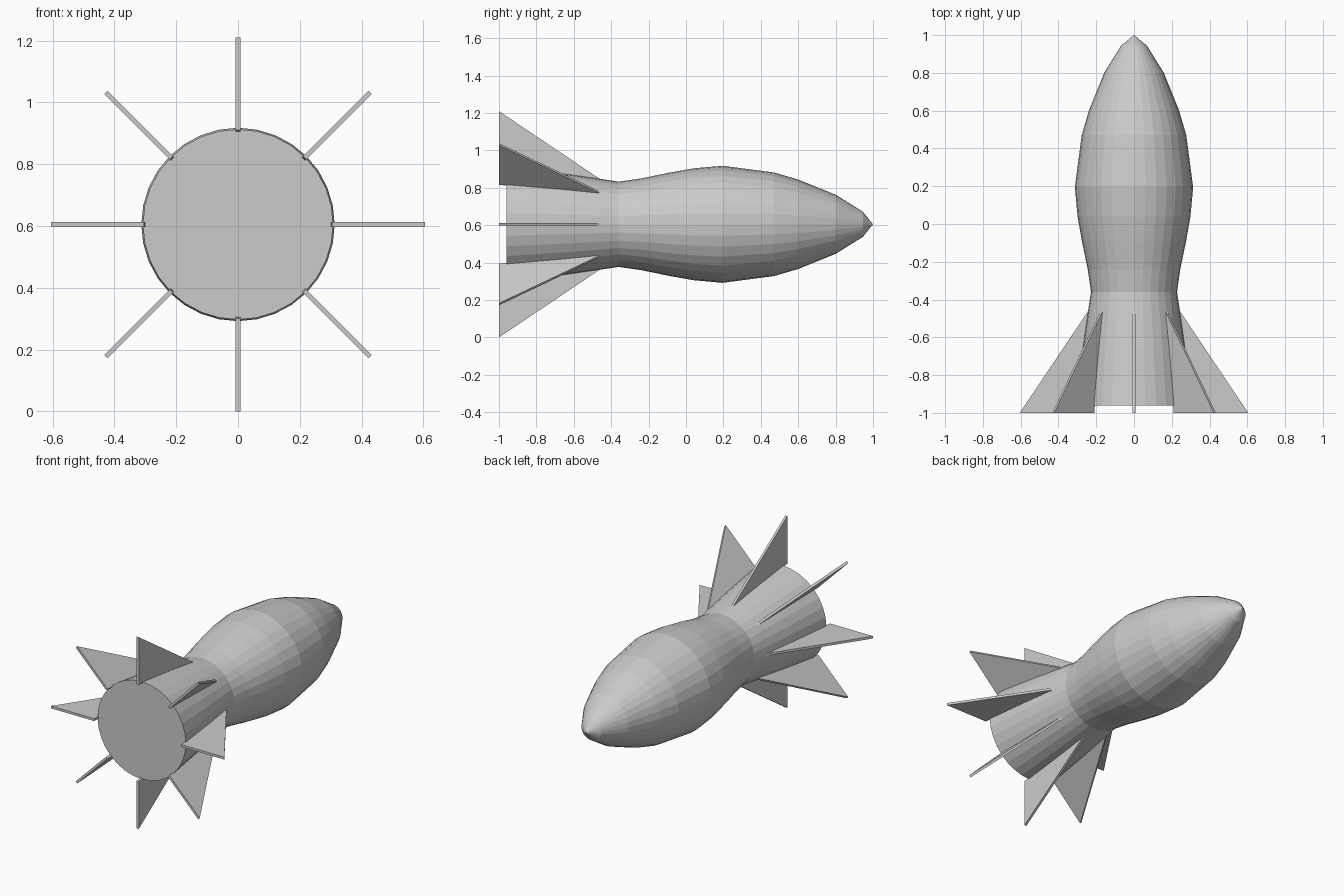
import bpy, bmesh
from math import pi, cos, sin
from mathutils import Vector

if "Cube" in bpy.data.objects:
    bpy.data.objects.remove(bpy.data.objects["Cube"])

AXIS_Z = 0.605
SIDES = 32


def make_object(name, bm):
    bmesh.ops.recalc_face_normals(bm, faces=bm.faces)
    mesh = bpy.data.meshes.new(name)
    bm.to_mesh(mesh)
    bm.free()
    obj = bpy.data.objects.new(name, mesh)
    obj.location.z = AXIS_Z
    bpy.context.collection.objects.link(obj)
    return obj


# Body: lathed profile of (y, radius), flared tail to pointed nose
profile = [(-0.96, 0.308), (-0.67, 0.273), (-0.48, 0.246), (-0.36, 0.228),
           (-0.24, 0.245), (-0.09, 0.276), (0.04, 0.299), (0.195, 0.313),
           (0.47, 0.277), (0.60, 0.239), (0.80, 0.158), (0.945, 0.068)]
bm = bmesh.new()
rings = []
for y, r in profile:
    rings.append([bm.verts.new((r * cos(2 * pi * i / SIDES), y, r * sin(2 * pi * i / SIDES)))
                  for i in range(SIDES)])
for a, b in zip(rings, rings[1:]):
    for i in range(SIDES):
        j = (i + 1) % SIDES
        bm.faces.new((a[i], a[j], b[j], b[i]))
tip = bm.verts.new((0, 1.0, 0))
for i in range(SIDES):
    bm.faces.new((rings[-1][i], rings[-1][(i + 1) % SIDES], tip))
bm.faces.new(rings[0])
make_object("rocket_body", bm)

# Fins: eight thin triangles around the tail
THICK = 0.015
outline = [(-1.0, 0.305), (-1.0, 0.605), (-0.46, 0.242)]
for k in range(8):
    ang = k * pi / 4
    out = Vector((cos(ang), 0, sin(ang)))
    side = Vector((-sin(ang), 0, cos(ang))) * THICK / 2
    bm = bmesh.new()
    a, b = [[bm.verts.new(out * r + Vector((0, y, 0)) + side * s) for y, r in outline]
            for s in (-1, 1)]
    bm.faces.new(a)
    bm.faces.new(b)
    for i in range(3):
        j = (i + 1) % 3
        bm.faces.new((a[i], a[j], b[j], b[i]))
    make_object(f"tail_fin_{k + 1}", bm)
